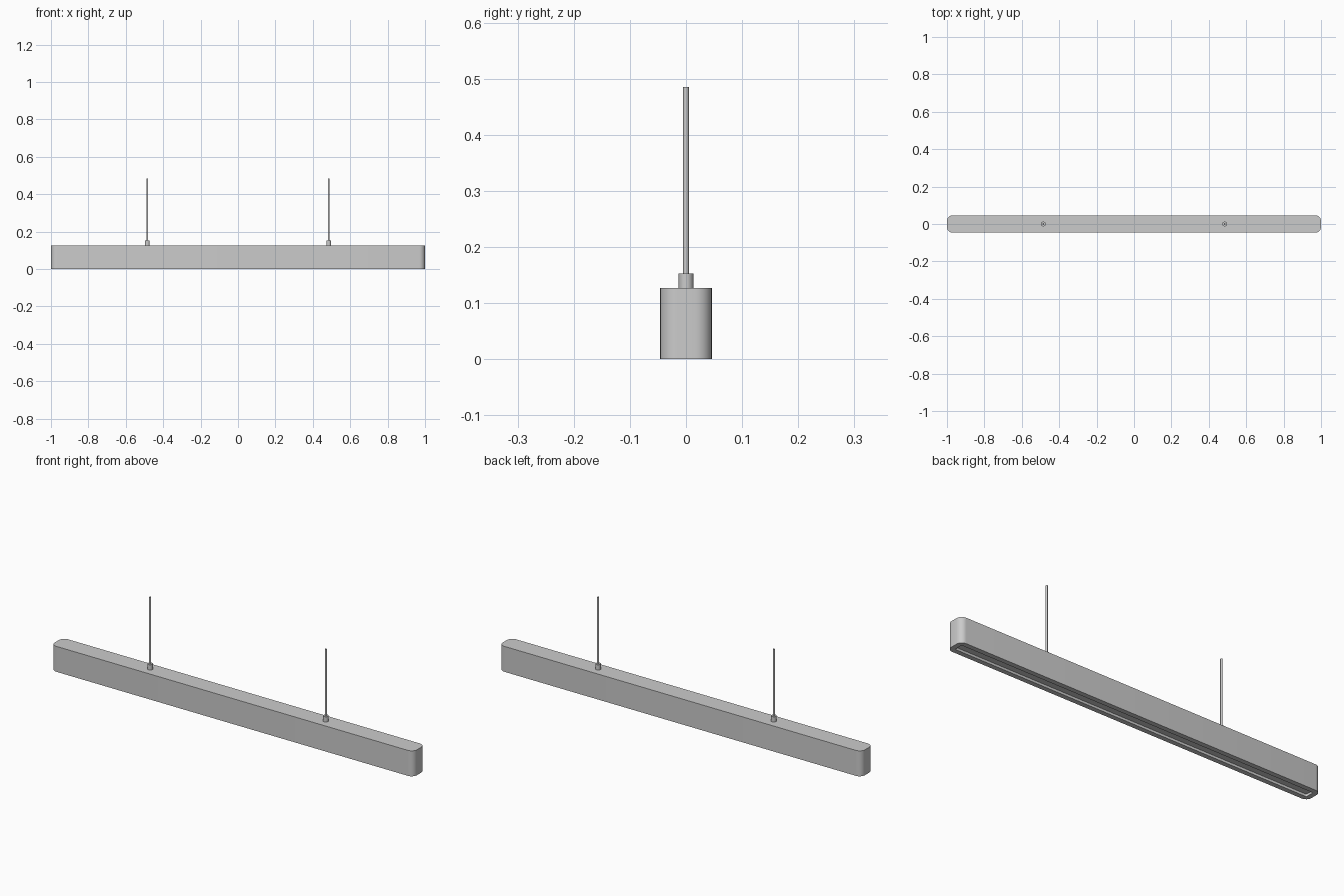
import bpy, bmesh, math

if "Cube" in bpy.data.objects:
    bpy.data.objects.remove(bpy.data.objects["Cube"])

L, W, H = 1.0, 0.046, 0.127   # half length, half width, height


def outline(hx, hy, r, n=8):
    """Rounded rectangle as a list of xy points."""
    pts = []
    for i, (sx, sy) in enumerate([(1, 1), (-1, 1), (-1, -1), (1, -1)]):
        for k in range(n + 1):
            a = math.pi / 2 * (i + k / n)
            pts.append((sx * (hx - r) + r * math.cos(a), sy * (hy - r) + r * math.sin(a)))
    return pts


def loft(name, rings):
    """Skin a stack of rounded rectangles (inset, radius, z) and cap both ends."""
    bm = bmesh.new()
    loops = [[bm.verts.new((x, y, z)) for x, y in outline(L - i, W - i, r)] for i, r, z in rings]
    for a, b in zip(loops, loops[1:]):
        for k in range(len(a)):
            j = (k + 1) % len(a)
            bm.faces.new((a[k], a[j], b[j], b[k]))
    bm.faces.new(loops[0])
    bm.faces.new(loops[-1])
    bmesh.ops.recalc_face_normals(bm, faces=bm.faces)
    finish(name, bm)


def finish(name, bm):
    me = bpy.data.meshes.new(name)
    bm.to_mesh(me)
    bm.free()
    ob = bpy.data.objects.new(name, me)
    bpy.context.collection.objects.link(ob)
    bpy.context.view_layer.objects.active = ob
    bpy.ops.object.select_all(action='DESELECT')
    ob.select_set(True)
    bpy.ops.object.shade_smooth_by_angle(angle=math.radians(35))


def rod(name, x, r, z0, z1, sides):
    bpy.ops.mesh.primitive_cylinder_add(vertices=sides, radius=r, depth=z1 - z0,
                                        location=(x, 0, (z0 + z1) / 2))
    bpy.context.object.name = name
    bpy.ops.object.shade_smooth_by_angle(angle=math.radians(35))


# Lamp housing with a recessed underside
loft("housing", [(0, 0.03, H), (0, 0.03, 0), (0.024, 0.008, 0), (0.024, 0.008, 0.012)])

# Suspension cables and their grips
for side, x in (("left", -0.485), ("right", 0.485)):
    rod(side + "_cable_grip", x, 0.013, H, 0.153, 16)
    rod(side + "_cable", x, 0.005, 0.15, 0.485, 12)
